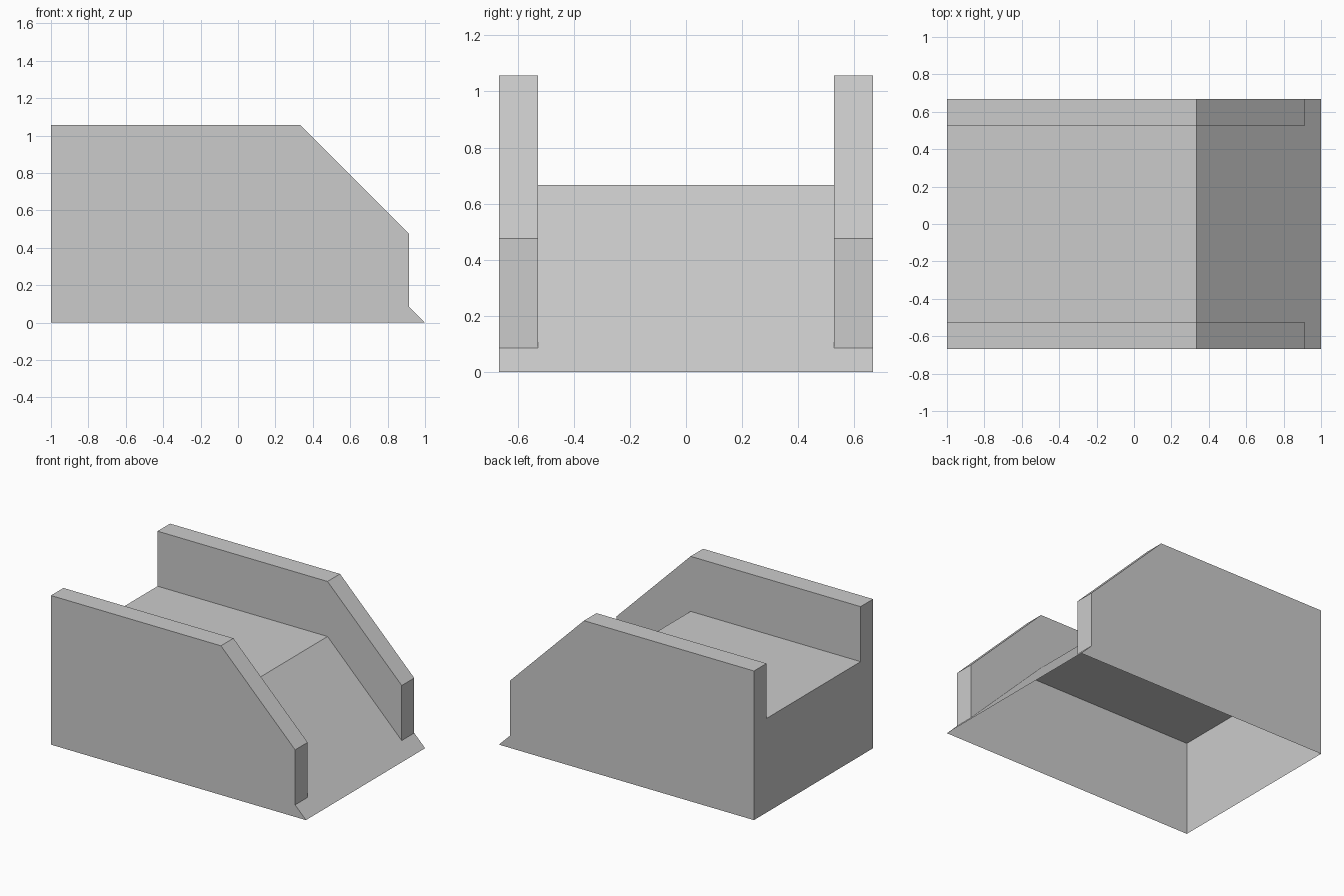
import bpy
import bmesh

if "Cube" in bpy.data.objects:
    bpy.data.objects.remove(bpy.data.objects["Cube"])

HALF_W = 0.667     # half width of the ramp
INNER = 0.527      # inner face of the side rails
TOE = 0.915        # x where the rails end on the slope


def extrude_profile(name, pts, y0, y1, open_edges):
    """Extrude an x/z profile along y, leaving the listed profile edges open."""
    bm = bmesh.new()
    a = [bm.verts.new((x, y0, z)) for x, z in pts]
    b = [bm.verts.new((x, y1, z)) for x, z in pts]
    bm.faces.new(a)
    bm.faces.new(b[::-1])
    n = len(pts)
    for i in range(n):
        if i not in open_edges:
            j = (i + 1) % n
            bm.faces.new((a[i], b[i], b[j], a[j]))
    bmesh.ops.recalc_face_normals(bm, faces=bm.faces)
    mesh = bpy.data.meshes.new(name)
    bm.to_mesh(mesh)
    bm.free()
    obj = bpy.data.objects.new(name, mesh)
    bpy.context.collection.objects.link(obj)
    return obj


# Hollow ramp body: back, deck, slope and sides, open underneath
body = [(-1, 0), (-1, 0.667), (0.333, 0.667), (1, 0)]
extrude_profile("ramp_body", body, -HALF_W, HALF_W, {3})

# Side rails standing on the deck and slope (no hidden bottom faces)
rail = [(-1, 0.667), (-1, 1.057), (0.333, 1.057),
        (TOE, 0.475), (TOE, 0.085), (0.333, 0.667)]
rails = extrude_profile("side_rails", rail, -HALF_W, -INNER, {4, 5})
mirror = rails.modifiers.new("mirror", 'MIRROR')
mirror.use_axis = (False, True, False)
